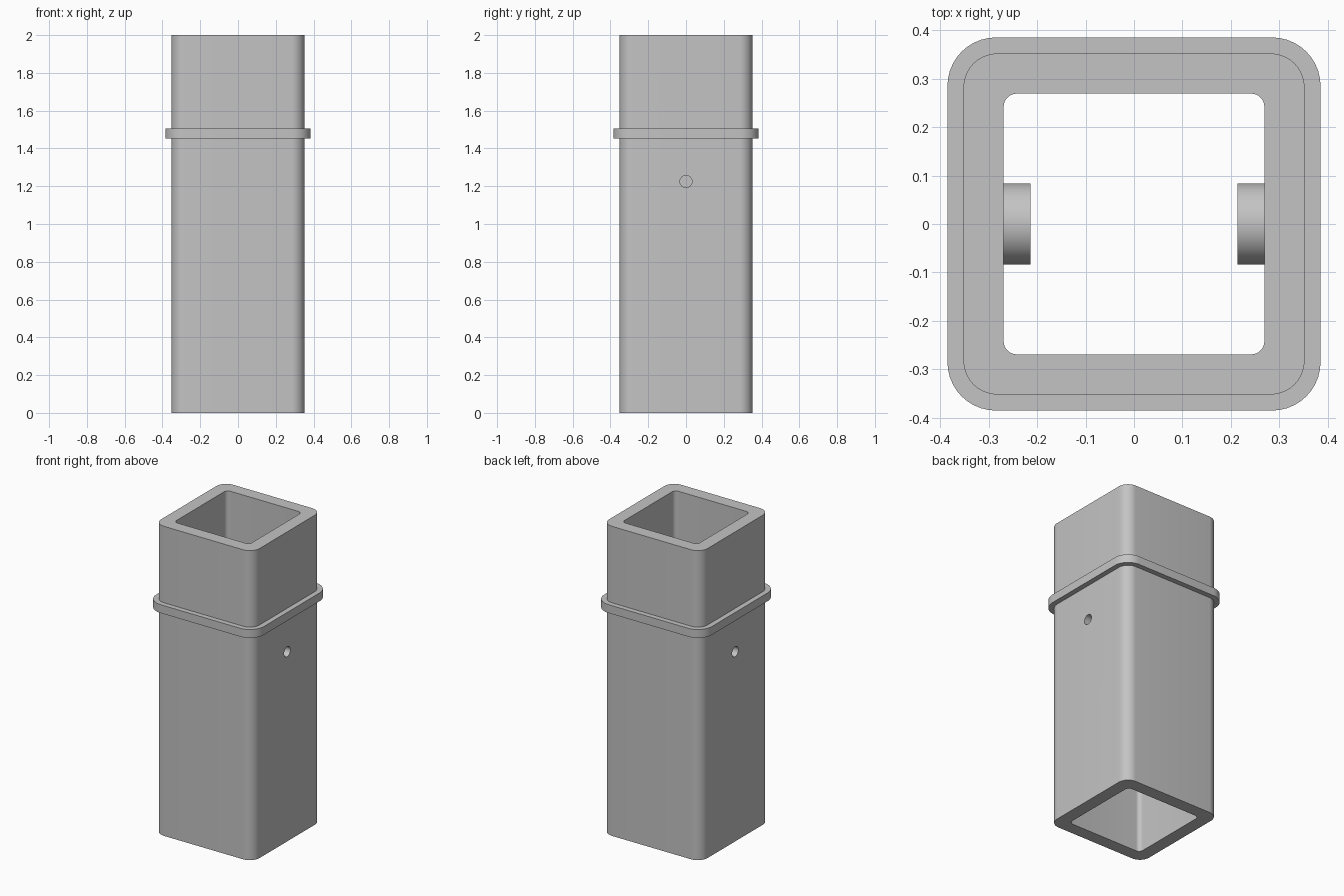
import bpy, bmesh, math
from mathutils import Matrix

default = bpy.data.objects.get("Cube")
if default:
    bpy.data.objects.remove(default, do_unlink=True)

# Sizes
HEIGHT = 2.0
OUTER, OUTER_R = 0.352, 0.07
INNER, INNER_R = 0.269, 0.027
COLLAR, COLLAR_R = 0.385, 0.1
COLLAR_Z = (1.452, 1.506)
BOSS_R, BOSS_TIP = 0.084, 0.214
HOLE_R, HOLE_END, HOLE_Z = 0.032, 0.235, 1.225

grey = bpy.data.materials.new("plain_grey")
grey.use_nodes = True
colour = (0.55, 0.55, 0.55, 1)
grey.diffuse_color = colour
grey.node_tree.nodes["Principled BSDF"].inputs["Base Color"].default_value = colour


def rounded_square(half, radius, steps=10):
    """Outline of a square with round corners, counter-clockwise."""
    c = half - radius
    points = []
    for k, (sx, sy) in enumerate([(1, 1), (-1, 1), (-1, -1), (1, -1)]):
        for i in range(steps + 1):
            a = math.pi / 2 * (k + i / steps)
            points.append((sx * c + radius * math.cos(a), sy * c + radius * math.sin(a)))
    return points


def make_object(name, bm):
    mesh = bpy.data.meshes.new(name)
    bmesh.ops.recalc_face_normals(bm, faces=bm.faces)
    bm.to_mesh(mesh)
    bm.free()
    mesh.materials.append(grey)
    obj = bpy.data.objects.new(name, mesh)
    bpy.context.collection.objects.link(obj)
    return obj


def square_ring(name, outer, inner, z0, z1):
    """Hollow square section between two rounded outlines."""
    bm = bmesh.new()
    loops = [[bm.verts.new((x, y, z)) for x, y in outline]
             for outline, z in ((outer, z0), (outer, z1), (inner, z1), (inner, z0))]
    n = len(outer)
    for a, b in zip(loops, loops[1:] + loops[:1]):
        for i in range(n):
            j = (i + 1) % n
            bm.faces.new((a[i], a[j], b[j], b[i]))
    return make_object(name, bm)


def side_cylinder(name, radius, x0, x1):
    """Cylinder lying along x at the height of the holes."""
    bm = bmesh.new()
    place = Matrix.Translation(((x0 + x1) / 2, 0, HOLE_Z)) @ Matrix.Rotation(math.pi / 2, 4, "Y")
    bmesh.ops.create_cone(bm, cap_ends=True, segments=64, radius1=radius, radius2=radius,
                          depth=abs(x1 - x0), matrix=place)
    return make_object(name, bm)


def activate(obj):
    bpy.ops.object.select_all(action="DESELECT")
    obj.select_set(True)
    bpy.context.view_layer.objects.active = obj


def cut(obj, cutter):
    mod = obj.modifiers.new("hole", "BOOLEAN")
    mod.operation = "DIFFERENCE"
    mod.solver = "EXACT"
    mod.object = cutter
    activate(obj)
    bpy.ops.object.modifier_apply(modifier=mod.name)


# Square tube and the collar round it
tube = square_ring("square_tube", rounded_square(OUTER, OUTER_R),
                   rounded_square(INNER, INNER_R), 0, HEIGHT)
collar = square_ring("collar", rounded_square(COLLAR, COLLAR_R),
                     rounded_square(OUTER - 0.01, OUTER_R - 0.01), *COLLAR_Z)
parts = [tube, collar]

# Inner bosses with blind holes drilled from outside
for name, s in (("left", 1), ("right", -1)):
    boss = side_cylinder(name + "_boss", BOSS_R, s * BOSS_TIP, s * (INNER + 0.02))
    drill = side_cylinder(name + "_drill", HOLE_R, s * HOLE_END, s * (OUTER + 0.1))
    cut(tube, drill)
    cut(boss, drill)
    bpy.data.objects.remove(drill, do_unlink=True)
    parts.append(boss)

# Smooth corners, sharp rims
for obj in parts:
    activate(obj)
    bpy.ops.object.shade_smooth_by_angle(angle=math.radians(30))
